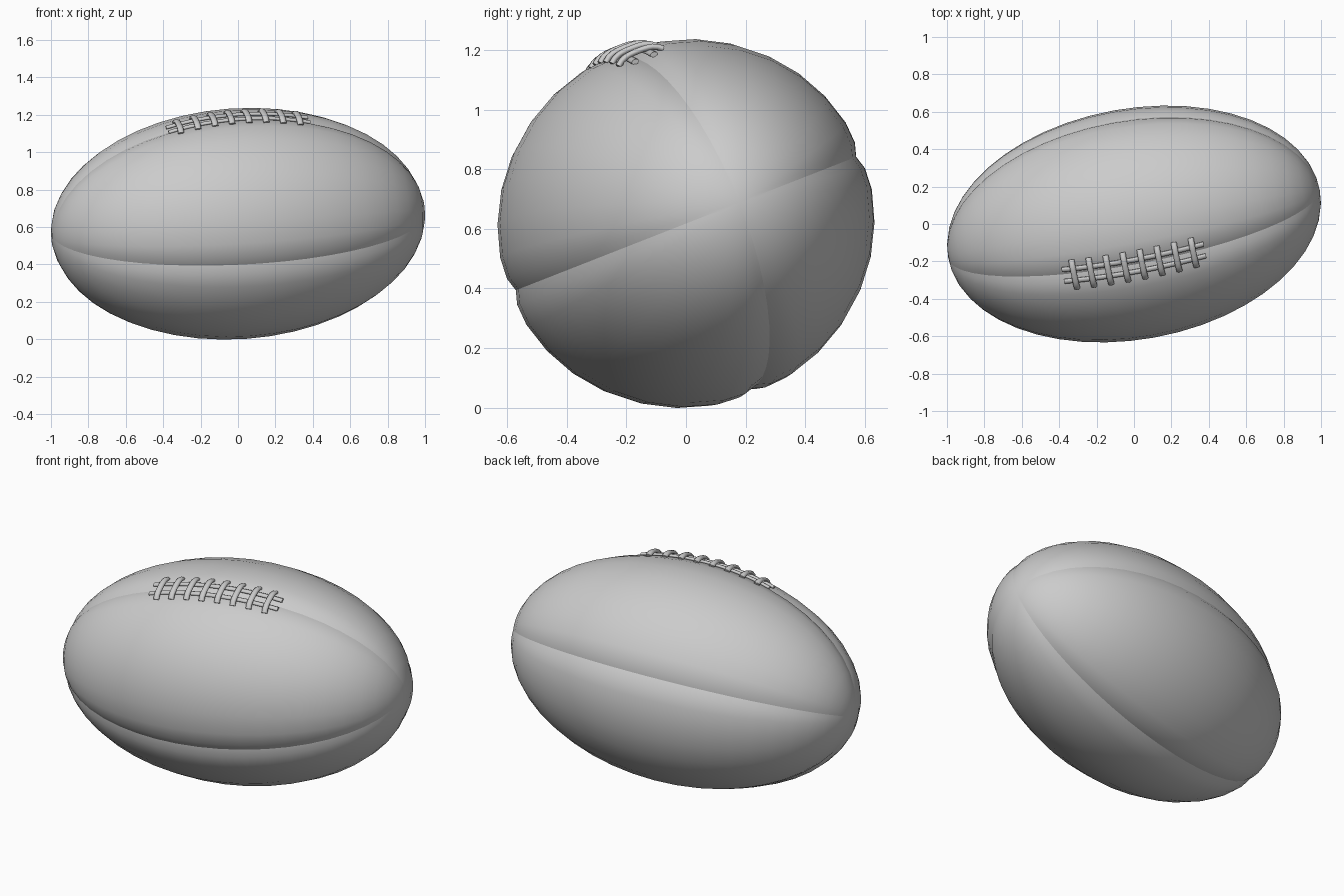
import bpy, bmesh, math
from mathutils import Vector, Matrix

cube = bpy.data.objects.get("Cube")
if cube:
    bpy.data.objects.remove(cube, do_unlink=True)

LENGTH, RADIUS = 1.012, 0.617   # half length and radius of the ball
GROOVE, REACH = 0.022, 0.1      # seam depth and width of its soft shoulder
RINGS, PANEL = 24, 8

# Resting pose: long axis tilted, rolled so the laces lean forward
tilt, roll = math.radians(11), math.radians(21.4)
axis = Vector((math.cos(tilt), math.sin(tilt) * math.cos(roll), math.sin(tilt) * math.sin(roll)))
up = Vector((0, -math.sin(roll), math.cos(roll)))
pose = Matrix((axis, up.cross(axis), up)).transposed().to_4x4()
pose.translation = (0, 0, 0.618)


def flat_material(name, value):
    mat = bpy.data.materials.new(name)
    mat.use_nodes = True
    colour = (value, value, value, 1)
    mat.diffuse_color = colour
    mat.node_tree.nodes["Principled BSDF"].inputs["Base Color"].default_value = colour
    return mat


grey = flat_material("grey leather", 0.6)


def finish(bm, name):
    bmesh.ops.recalc_face_normals(bm, faces=bm.faces)
    for face in bm.faces:
        face.smooth = True
    mesh = bpy.data.meshes.new(name)
    bm.to_mesh(mesh)
    bm.free()
    mesh.transform(pose)
    mesh.materials.append(grey)
    obj = bpy.data.objects.new(name, mesh)
    bpy.context.collection.objects.link(obj)
    return obj


def surface_height(x, y):
    return math.sqrt(RADIUS ** 2 * (1 - (x / LENGTH) ** 2) - y * y)


# Ball: four panels sinking into a creased seam where they meet
def build_ball():
    bm = bmesh.new()
    steps = [0, 0.05, 0.13, 0.25, 0.375, 0.5, 0.625, 0.75, 0.87, 0.95]
    angles = [(q + s) * math.pi / 2 for q in range(4) for s in steps]
    rings = []
    for i in range(1, RINGS):
        t = math.pi * i / RINGS
        ring = []
        for a in angles:
            r = RADIUS * math.sin(t)
            quarter = a % (math.pi / 2)
            gap = r * min(quarter, math.pi / 2 - quarter)
            dip = GROOVE * max(0, 1 - gap / REACH) ** 2 * math.sin(t) ** 0.5
            r -= dip
            ring.append(bm.verts.new((-LENGTH * math.cos(t), r * math.cos(a), r * math.sin(a))))
        rings.append(ring)
    count = len(angles)
    for lower, upper in zip(rings, rings[1:]):
        for j in range(count):
            k = (j + 1) % count
            bm.faces.new((lower[j], lower[k], upper[k], upper[j]))
    for ring, side in ((rings[0], -1), (rings[-1], 1)):
        tip = bm.verts.new((side * LENGTH, 0, 0))
        for j in range(count):
            bm.faces.new((ring[j], ring[(j + 1) % count], tip))
    # Sharp crease along each seam
    for lower, upper in zip(rings, rings[1:]):
        for j in range(0, count, len(steps)):
            bm.edges.get((lower[j], upper[j])).smooth = False
    finish(bm, "ball")


# Sweep an oval section along a path lying in the plane normal to side
def build_lace(name, path, side, half_width, half_height):
    bm = bmesh.new()
    loops = []
    for i, p in enumerate(path):
        along = (path[min(i + 1, len(path) - 1)] - path[max(i - 1, 0)]).normalized()
        lift = along.cross(side)
        loop = []
        for j in range(8):
            a = math.tau * (j + 0.5) / 8
            loop.append(bm.verts.new(p + side * half_width * math.cos(a) + lift * half_height * math.sin(a)))
        loops.append(loop)
    for first, second in zip(loops, loops[1:]):
        for j in range(8):
            k = (j + 1) % 8
            bm.faces.new((first[j], first[k], second[k], second[j]))
    caps = [bm.faces.new(loops[0]), bm.faces.new(loops[-1])]
    for cap in caps:
        for edge in cap.edges:
            edge.smooth = False
    finish(bm, name)


build_ball()

# Two long strands, one on each side of the top seam
for name, y in (("lace_strand_front", -0.034), ("lace_strand_back", 0.034)):
    path = []
    for i in range(17):
        x = -0.385 + 0.77 * i / 16
        path.append(Vector((x, y, surface_height(x, y) - 0.002)))
    build_lace(name, path, Vector((0, 1, 0)), 0.014, 0.009)

# Eight cross laces arching over the strands
for n in range(8):
    x = -0.325 + 0.65 * n / 7
    path = []
    for i in range(11):
        s = -1 + 2 * i / 10
        y = 0.082 * s
        path.append(Vector((x, y, surface_height(x, y) + 0.014 - 0.018 * s ** 4)))
    build_lace(f"cross_lace_{n + 1}", path, Vector((1, 0, 0)), 0.017, 0.011)
